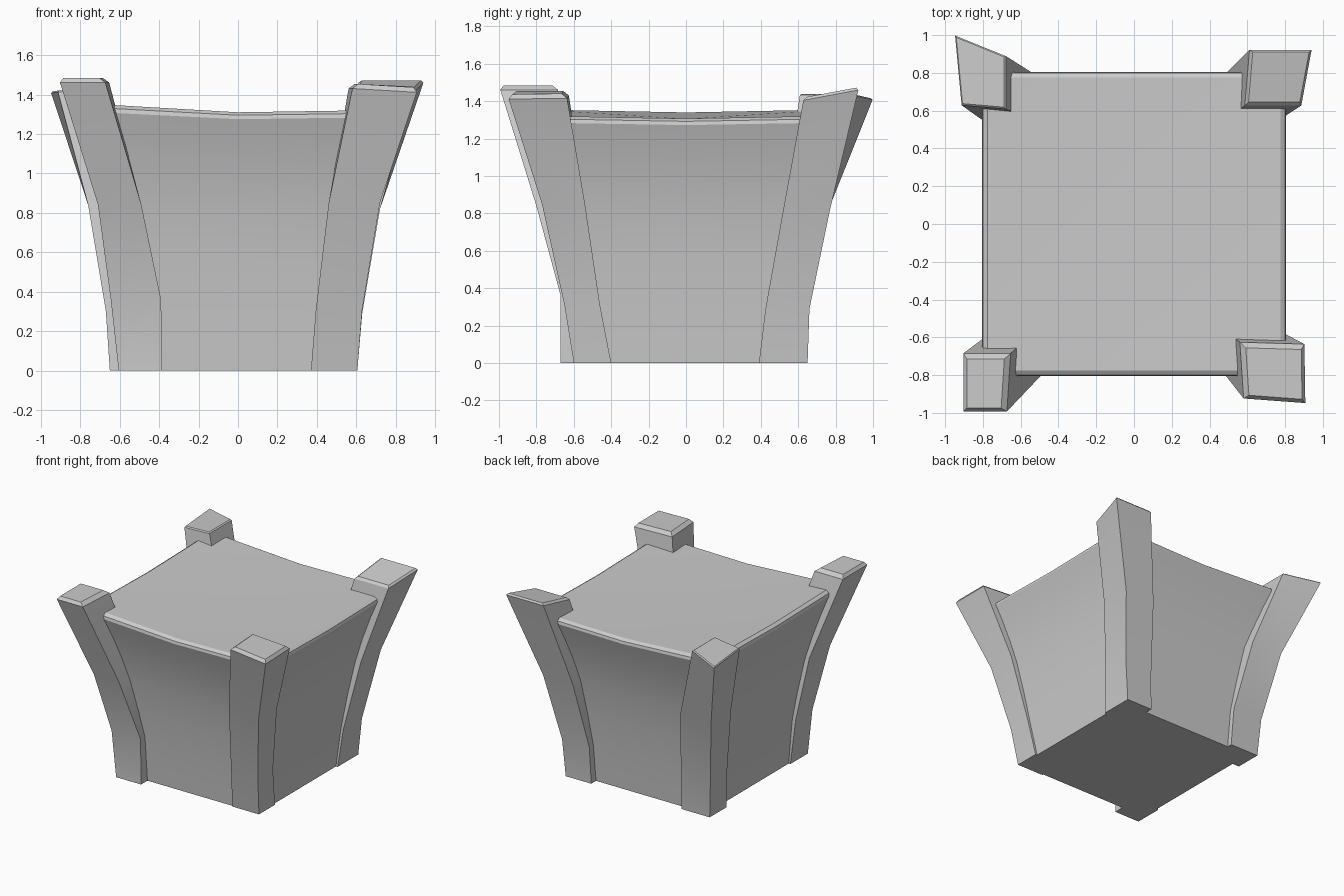
import bpy, bmesh

if "Cube" in bpy.data.objects:
    bpy.data.objects.remove(bpy.data.objects["Cube"])

def finish(name, bm, angle=0.5):
    bmesh.ops.recalc_face_normals(bm, faces=bm.faces)
    me = bpy.data.meshes.new(name)
    bm.to_mesh(me)
    bm.free()
    ob = bpy.data.objects.new(name, me)
    bpy.context.collection.objects.link(ob)
    bpy.ops.object.select_all(action='DESELECT')
    ob.select_set(True)
    bpy.context.view_layer.objects.active = ob
    bpy.ops.object.shade_smooth_by_angle(angle=angle)
    return ob

def bridge(bm, rings):
    for a, b in zip(rings, rings[1:]):
        n = len(a)
        for i in range(n):
            j = (i + 1) % n
            bm.faces.new((a[i], a[j], b[j], b[i]))

# Flared body: square rings with a gently sagging, uneven top
def sag(u, v):
    return (0.045 if u < 0 else 0.012 if u > 0 else 0.0) - 0.015 * (1 - abs(v))

SQUARE = [(-1, -1), (0, -1), (1, -1), (1, 0), (1, 1), (0, 1), (-1, 1), (-1, 0)]
PROFILE = [(0.59, 0), (0.60, 0.15), (0.612, 0.32), (0.635, 0.55), (0.67, 0.8),
           (0.71, 0.98), (0.76, 1.15), (0.805, 1.275), (0.80, 1.295), (0.775, 1.31)]
bm = bmesh.new()
rings = [[bm.verts.new((r * u, r * v, z + sag(u, v) * (z / 1.31) ** 4))
          for u, v in SQUARE] for r, z in PROFILE]
bridge(bm, rings)
bm.faces.new(rings[0])
top = rings[-1]
mid = bm.verts.new((0, 0, 1.305))
for i in (0, 2, 4, 6):
    bm.faces.new((top[i], top[i + 1], mid, top[i - 1]))
finish("body", bm)

# Corner posts: levels are (z, inner x, outer x, inner y, outer y);
# the cap lists the four top corners, inner-inner first
def post(name, sx, sy, levels, cap, bevel):
    bm = bmesh.new()
    sections = [[(a, c, z), (b, c, z), (b, d, z), (a, d, z)]
                for z, a, b, c, d in levels] + [cap]
    rings = [[bm.verts.new((sx * x, sy * y, z)) for x, y, z in s] for s in sections]
    bridge(bm, rings)
    bm.faces.new(rings[0])
    lid = bm.faces.new(rings[-1])
    bmesh.ops.recalc_face_normals(bm, faces=bm.faces)
    if bevel:
        bmesh.ops.bevel(bm, geom=list(lid.edges), offset=bevel, segments=1,
                        profile=0.5, affect='EDGES')
    finish(name, bm, 0.4)

post("front_left_post", -1, -1,
     [(0, .385, .605, .45, .67), (.36, .39, .645, .46, .67), (.84, .49, .71, .54, .80)],
     [(.66, .69, 1.485), (.91, .69, 1.485), (.91, 1.0, 1.485), (.68, 1.0, 1.485)], .025)
post("front_right_post", 1, -1,
     [(0, .37, .605, .40, .60), (.31, .395, .63, .46, .65), (.85, .46, .72, .54, .77)],
     [(.565, .63, 1.455), (.91, .64, 1.44), (.915, .955, 1.435), (.585, .93, 1.455)], .025)
post("back_right_post", 1, 1,
     [(0, .38, .605, .39, .65), (.29, .39, .63, .425, .66), (.82, .46, .72, .52, .77)],
     [(.59, .63, 1.42), (.89, .63, 1.42), (.945, .925, 1.475), (.615, .925, 1.475)], .015)
post("back_left_post", -1, 1,
     [(0, .40, .65, .42, .63), (.30, .41, .67, .44, .65), (.84, .49, .76, .52, .77)],
     [(.68, .61, 1.44), (.915, .63, 1.42), (.95, 1.0, 1.415), (.68, .89, 1.44)], .008)
